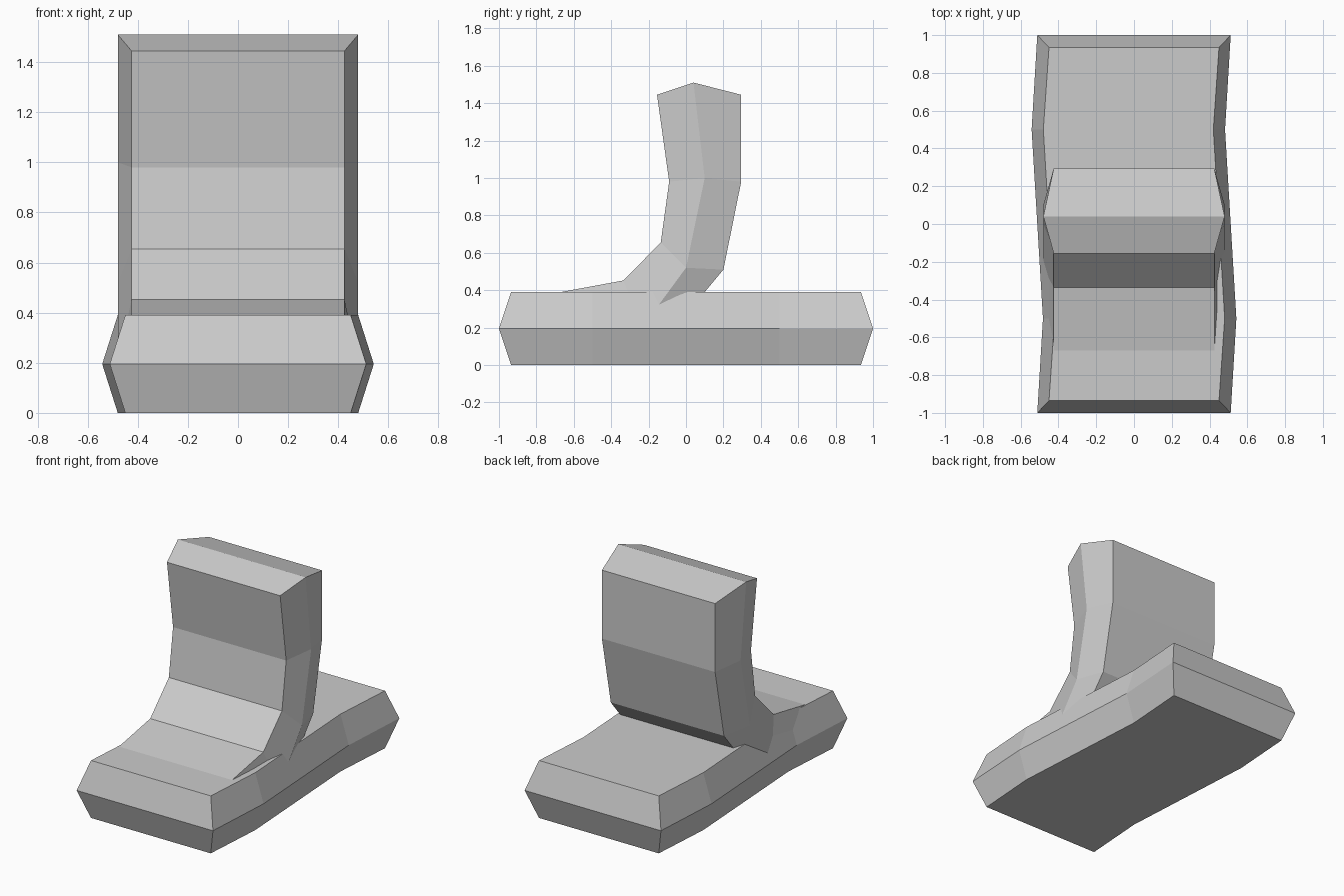
import bpy, bmesh

if "Cube" in bpy.data.objects:
    bpy.data.objects.remove(bpy.data.objects["Cube"])


def ridged_slab(name, stations, half_face, half_ridge):
    """Loft hexagonal sections; each station = (x shift, upper, ridge, lower) with (y, z) points."""
    bm = bmesh.new()
    rings = []
    for dx, upper, ridge, lower in stations:
        pts = [(-half_face, upper), (half_face, upper), (half_ridge, ridge),
               (half_face, lower), (-half_face, lower), (-half_ridge, ridge)]
        rings.append([bm.verts.new((dx + x, y, z)) for x, (y, z) in pts])
    for a, b in zip(rings, rings[1:]):
        for i in range(6):
            j = (i + 1) % 6
            bm.faces.new((a[i], a[j], b[j], b[i]))
    # Each end closes with two slopes meeting at the ridge
    for r in (rings[0], rings[-1]):
        bm.faces.new((r[0], r[1], r[2], r[5]))
        bm.faces.new((r[5], r[2], r[3], r[4]))
    bmesh.ops.recalc_face_normals(bm, faces=bm.faces)
    mesh = bpy.data.meshes.new(name)
    bm.to_mesh(mesh)
    bm.free()
    obj = bpy.data.objects.new(name, mesh)
    bpy.context.collection.objects.link(obj)
    return obj


# Base slab, gently S-shaped in plan: (shift, face y, ridge y)
plan = [(0, -0.935, -1), (0.03, -0.5, -0.5), (-0.03, 0.5, 0.5), (0, 0.935, 1)]
ridged_slab("base_slab",
            [(dx, (y, 0.39), (yr, 0.195), (y, 0)) for dx, y, yr in plan],
            0.45, 0.512)

# Upright slab, curving forward and sinking into the base
bend = [
    (0, (-0.155, 1.445), (0.04, 1.51), (0.295, 1.445)),
    (0, (-0.09, 0.98), (0.10, 1.00), (0.295, 0.98)),
    (0, (-0.135, 0.655), (0.0, 0.52), (0.20, 0.51)),
    (0, (-0.335, 0.452), (-0.235, 0.20), (-0.10, 0.15)),
    (0, (-0.80, 0.366), (-0.86, 0.20), (-0.80, 0.05)),
]
ridged_slab("upright_slab", bend, 0.425, 0.48)
